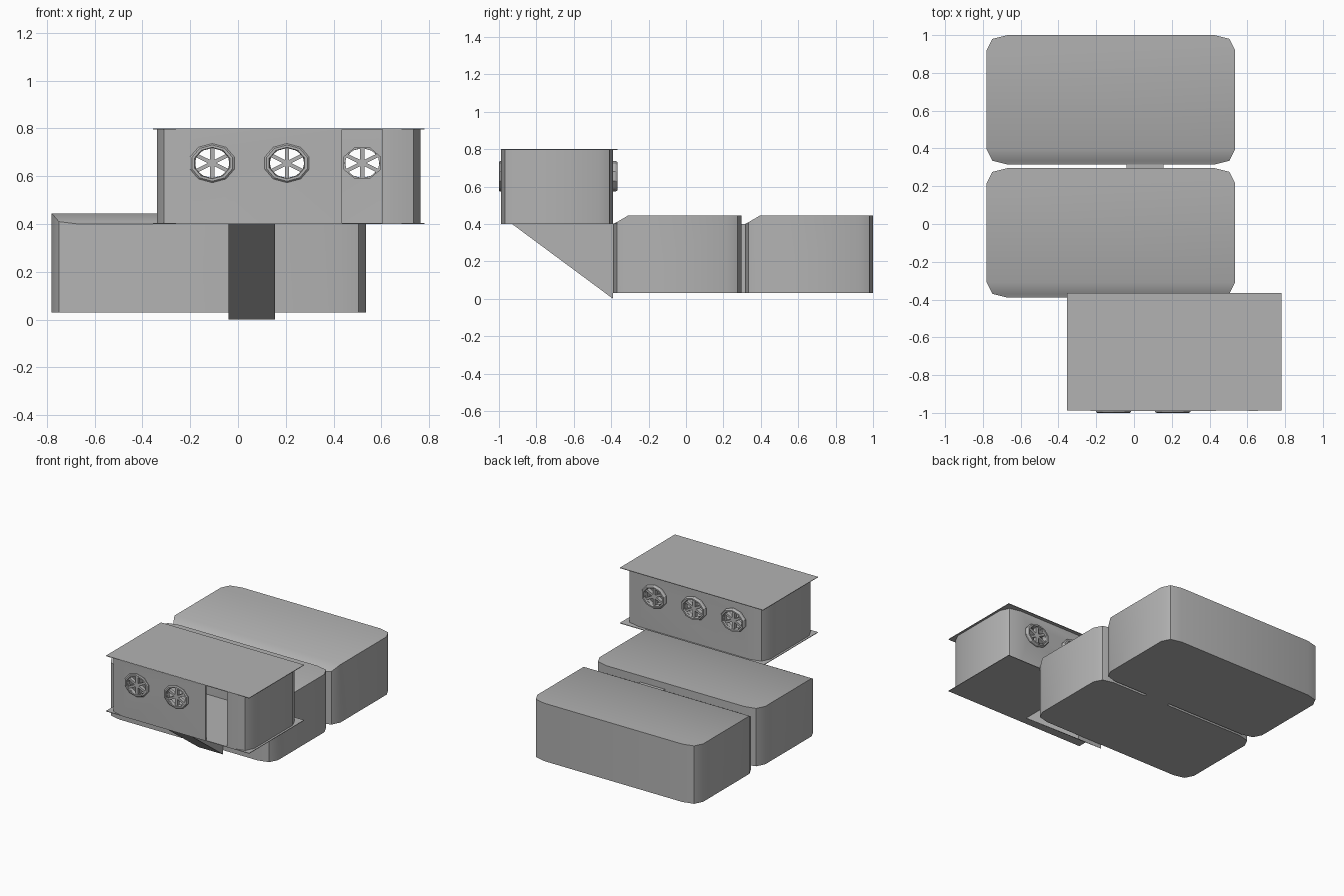
import bpy
import bmesh
from math import cos, sin, pi, radians

if "Cube" in bpy.data.objects:
    bpy.data.objects.remove(bpy.data.objects["Cube"], do_unlink=True)

grey = bpy.data.materials.new("plain grey")
grey.use_nodes = True
colour = (0.45, 0.45, 0.45, 1)
grey.diffuse_color = colour
grey.node_tree.nodes["Principled BSDF"].inputs["Base Color"].default_value = colour


def finish(name, bm, smooth=False):
    bmesh.ops.recalc_face_normals(bm, faces=bm.faces)
    mesh = bpy.data.meshes.new(name)
    bm.to_mesh(mesh)
    bm.free()
    mesh.materials.append(grey)
    ob = bpy.data.objects.new(name, mesh)
    bpy.context.collection.objects.link(ob)
    if smooth:
        bpy.ops.object.select_all(action='DESELECT')
        ob.select_set(True)
        bpy.context.view_layer.objects.active = ob
        bpy.ops.object.shade_smooth_by_angle(angle=radians(35))
    return ob


def add_prism(bm, points, a, b, axis):
    """Extrude a closed outline from a to b along the given axis."""
    def place(p, t):
        return {"x": (t, *p), "y": (p[0], t, p[1]), "z": (*p, t)}[axis]
    low, high = [[bm.verts.new(place(p, t)) for p in points] for t in (a, b)]
    n = len(points)
    for i in range(n):
        j = (i + 1) % n
        bm.faces.new((low[i], low[j], high[j], high[i]))
    bm.faces.new(low[::-1])
    bm.faces.new(high)


def prism(name, points, a, b, axis):
    bm = bmesh.new()
    add_prism(bm, points, a, b, axis)
    return finish(name, bm)


def rect(x0, x1, y0, y1):
    return [(x0, y0), (x1, y0), (x1, y1), (x0, y1)]


def rounded(x0, x1, y0, y1):
    """Rectangle with three-point rounded corners, starting at front left."""
    a, b, c, d = 0.03, 0.02, 0.11, 0.08
    front = [(x0, y0 + d), (x0 + a, y0 + b), (x0 + c, y0),
             (x1 - c, y0), (x1 - a, y0 + b), (x1, y0 + d)]
    return front + [(x, y0 + y1 - y) for x, y in reversed(front)]


def ellipse(cx, cz, rx, rz, n):
    return [(cx + rx * cos(2 * pi * (i + 0.5) / n),
             cz + rz * sin(2 * pi * (i + 0.5) / n)) for i in range(n)]


def cut(ob, cutter):
    mod = ob.modifiers.new("cut", 'BOOLEAN')
    mod.operation = 'DIFFERENCE'
    mod.solver = 'EXACT'
    mod.object = cutter
    bpy.context.view_layer.objects.active = ob
    bpy.ops.object.modifier_apply(modifier=mod.name)


# Two lower blocks with a sloping front edge on the top
def lower_block(name, y0, y1):
    bm = bmesh.new()
    outline = rounded(-0.78, 0.535, y0, y1)
    drop = [0, 0.035, 0.045, 0.045, 0.035, 0] + [0] * 6
    low = [bm.verts.new((x, y, 0.03)) for x, y in outline]
    top = [bm.verts.new((x, y, 0.445 - h)) for (x, y), h in zip(outline, drop)]
    for i in range(12):
        j = (i + 1) % 12
        bm.faces.new((low[i], low[j], top[j], top[i]))
    bm.faces.new(low[::-1])
    bm.faces.new([top[0]] + top[5:])
    bm.faces.new((top[0], top[1], top[4], top[5]))
    bm.faces.new((top[1], top[2], top[3], top[4]))
    finish(name, bm, True)


lower_block("middle_block", -0.39, 0.296)
lower_block("rear_block", 0.315, 1.0)
prism("block_connector", rect(-0.04, 0.155, 0.29, 0.32), 0.03, 0.4, "z")

# Wedge under the upper cabin
prism("support_wedge", [(-0.93, 0.4), (-0.39, 0.4), (-0.39, 0.0)], -0.04, 0.155, "x")

# Cabin floor and roof sheets
for name, z in (("cabin_floor", 0.4), ("cabin_roof", 0.796)):
    prism(name, rect(-0.355, 0.78, -0.988, -0.365), z, z + 0.004, "z")

# Hollow cabin wall
FRONT, BACK, THICK = -0.989, -0.39, 0.012
bm = bmesh.new()
rings = []
for inset in (0, THICK):
    outline = rounded(-0.34 + inset, 0.765 - inset, FRONT + inset, BACK - inset)
    rings.append([[bm.verts.new((x, y, z)) for x, y in outline] for z in (0.402, 0.798)])
(out_low, out_top), (in_low, in_top) = rings
for a, b in ((out_low, out_top), (in_low, in_top), (out_low, in_low), (out_top, in_top)):
    for i in range(12):
        j = (i + 1) % 12
        bm.faces.new((a[i], a[j], b[j], b[i]))
wall = finish("cabin_wall", bm)

# Cutter for the six openings of each round window
WINDOWS, WZ = (-0.108, 0.205, 0.52), 0.655
bm = bmesh.new()
for cx in WINDOWS:
    for k in range(6):
        mid = k * pi / 3
        fan = [(0.018, 0)] + [(0.072, t) for t in (-0.4, 0, 0.4)]
        points = [(cx + r * cos(mid + t), WZ + 0.86 * r * sin(mid + t)) for r, t in fan]
        add_prism(bm, points, -1.1, -0.3, "y")
petals = finish("window_cutter", bm)
petals.hide_render = True

# Doorway cutter
door = prism("door_cutter", rect(0.435, 0.605, 0.3, 0.9), -1.1, -0.9, "y")
door.hide_render = True
cut(wall, door)
cut(wall, petals)
bpy.ops.object.select_all(action='DESELECT')
wall.select_set(True)
bpy.ops.object.shade_smooth_by_angle(angle=radians(35))


# Windows: spoked plate through the wall and a raised rim outside
def window(name, cx, wall_y, out, depth):
    outer = wall_y + out * depth
    inner = wall_y - out * (THICK + 0.008)
    plate = prism(name + "_spokes", ellipse(cx, WZ, 0.084, 0.071, 8), inner,
                  wall_y + out * depth * 0.4, "y")
    cut(plate, petals)
    bm = bmesh.new()
    loops = [[bm.verts.new((x, y, z)) for x, z in ellipse(cx, WZ, rx, rz, 10)]
             for rx, rz, y in ((0.098, 0.082, wall_y), (0.098, 0.082, wall_y + out * depth * 0.5),
                               (0.09, 0.076, outer), (0.078, 0.066, outer),
                               (0.074, 0.063, wall_y))]
    for a, b in zip(loops, loops[1:] + loops[:1]):
        for i in range(10):
            j = (i + 1) % 10
            bm.faces.new((a[i], a[j], b[j], b[i]))
    finish(name + "_rim", bm)


for i, cx in enumerate(WINDOWS):
    window(f"back_window_{i + 1}", cx, BACK, 1, 0.024)
    if i < 2:
        window(f"front_window_{i + 1}", cx, FRONT, -1, 0.011)

for cutter in (petals, door):
    bpy.data.objects.remove(cutter, do_unlink=True)
